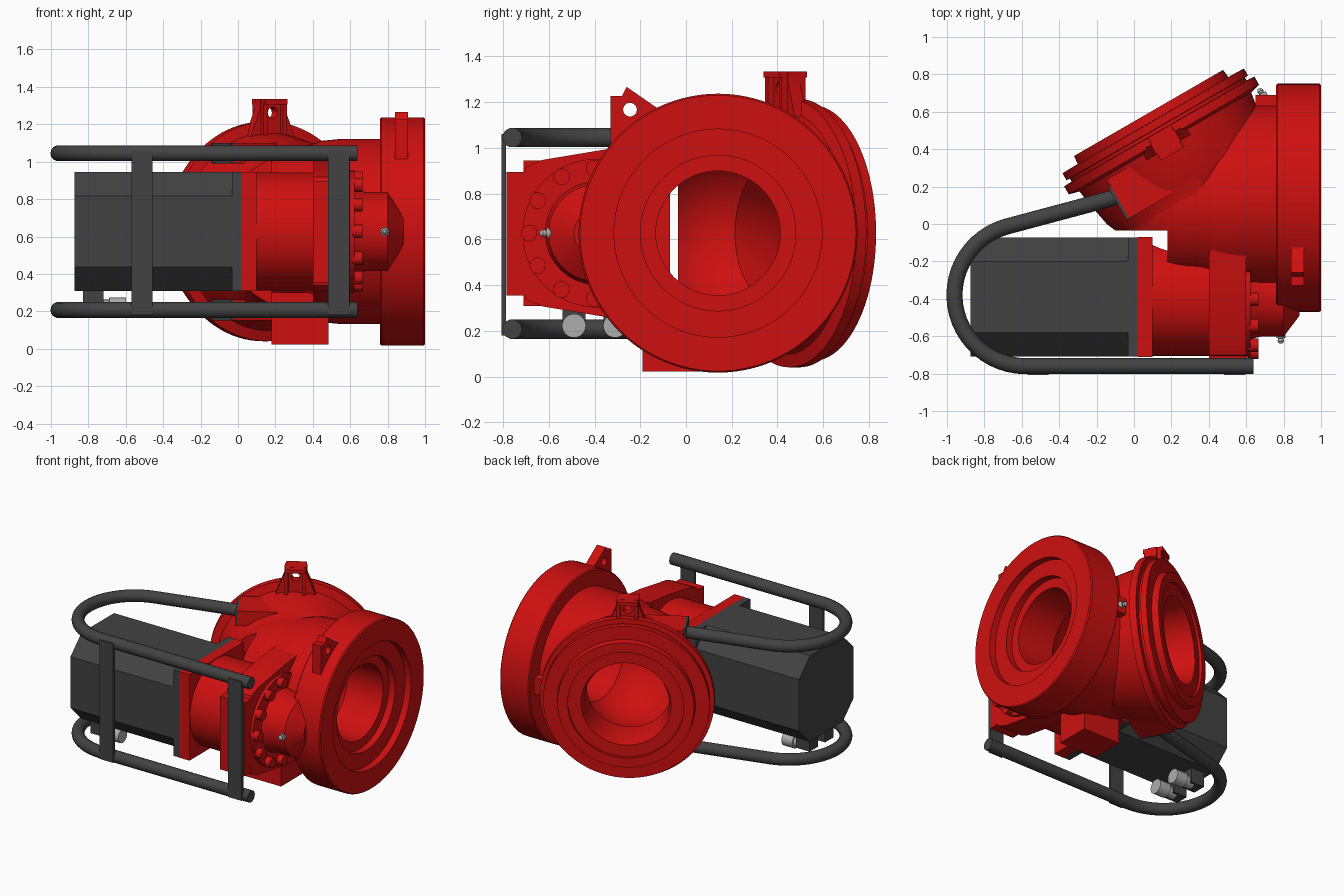
import bpy, bmesh, math
from mathutils import Matrix, Vector

if "Cube" in bpy.data.objects:
    bpy.data.objects.remove(bpy.data.objects["Cube"], do_unlink=True)


def material(name, col):
    m = bpy.data.materials.new(name)
    m.use_nodes = True
    m.diffuse_color = (*col, 1)
    bsdf = m.node_tree.nodes["Principled BSDF"]
    bsdf.inputs["Base Color"].default_value = (*col, 1)
    bsdf.inputs["Roughness"].default_value = 0.5
    return m


RED = material("red paint", (0.62, 0.005, 0.005))
DARK = material("dark grey", (0.055, 0.055, 0.055))
METAL = material("light metal", (0.42, 0.42, 0.42))


def frame(origin, axis):
    """Local z runs along a horizontal axis, local y stays upright."""
    z, y = Vector(axis).normalized(), Vector((0, 0, 1))
    x = y.cross(z)
    m = Matrix((x, y, z)).transposed().to_4x4()
    m.translation = origin
    return m


def finish(name, bm, mat, matrix=None):
    bmesh.ops.recalc_face_normals(bm, faces=bm.faces)
    if matrix:
        bm.transform(matrix)
    me = bpy.data.meshes.new(name)
    bm.to_mesh(me)
    bm.free()
    me.materials.append(mat)
    ob = bpy.data.objects.new(name, me)
    bpy.context.collection.objects.link(ob)
    smooth(ob)
    return ob


def smooth(ob):
    ob.data.shade_smooth()
    ob.data.set_sharp_from_angle(angle=math.radians(30))


def lathe(name, matrix, profile, mat, n=72):
    """Solid of revolution from (distance, radius) pairs, capped at both ends."""
    bm = bmesh.new()
    rings = [[bm.verts.new((r * math.cos(2 * math.pi * i / n), r * math.sin(2 * math.pi * i / n), d))
              for i in range(n)] for d, r in profile]
    for a, b in zip(rings, rings[1:]):
        for i in range(n):
            j = (i + 1) % n
            bm.faces.new((a[i], a[j], b[j], b[i]))
    bm.faces.new(rings[0])
    bm.faces.new(rings[-1])
    return finish(name, bm, mat, matrix)


def prism(name, matrix, outline, lo, hi, mat):
    bm = bmesh.new()
    face = bm.faces.new([bm.verts.new((x, y, lo)) for x, y in outline])
    ext = bmesh.ops.extrude_face_region(bm, geom=[face])
    moved = [v for v in ext["geom"] if isinstance(v, bmesh.types.BMVert)]
    bmesh.ops.translate(bm, verts=moved, vec=(0, 0, hi - lo))
    return finish(name, bm, mat, matrix)


def box(name, x, y, z, mat, matrix=None):
    bm = bmesh.new()
    bmesh.ops.create_cube(bm, size=1)
    for v in bm.verts:
        v.co = [(a + b) / 2 + c * (b - a) for (a, b), c in zip((x, y, z), v.co)]
    return finish(name, bm, mat, matrix)


def ball(name, centre, r, mat):
    bm = bmesh.new()
    bmesh.ops.create_uvsphere(bm, u_segments=64, v_segments=32, radius=r)
    return finish(name, bm, mat, Matrix.Translation(centre))


def combine(ob, others, op):
    """Apply boolean operations and drop the tools."""
    for other in others:
        mod = ob.modifiers.new("boolean", "BOOLEAN")
        mod.operation, mod.solver, mod.object = op, "EXACT", other
        dg = bpy.context.evaluated_depsgraph_get()
        me = bpy.data.meshes.new_from_object(ob.evaluated_get(dg))
        ob.modifiers.clear()
        ob.data = me
        bpy.data.objects.remove(other, do_unlink=True)
    smooth(ob)


ZC = 0.627
A = frame((0, 0.14, ZC), (1, 0, 0))                  # main outlet axis
B = frame((0.34, 0.14, ZC), (-0.5, 0.866, 0))        # angled outlet axis
M = frame((0, -0.39, ZC), (1, 0, 0))                 # drive axis

# Valve body: ball core, main neck with flange, angled neck with stepped flange
body = ball("valve_body", (0.34, 0.14, ZC), 0.455, RED)
neck = lathe("neck", A, [(0.3, 0.44), (0.45, 0.485), (0.55, 0.495), (0.77, 0.495)], RED)
ring = lathe("ring", A, [(0.76, 0.603), (0.768, 0.61), (0.992, 0.61), (1.0, 0.603)], RED, 96)
branch = lathe("branch", B, [(0.0, 0.44), (0.12, 0.49), (0.25, 0.515), (0.345, 0.53), (0.36, 0.587),
                             (0.41, 0.587), (0.412, 0.54), (0.43, 0.54), (0.432, 0.56), (0.475, 0.56),
                             (0.477, 0.465), (0.524, 0.46)], RED, 96)
combine(body, [neck, ring, branch], "UNION")
combine(body, [box("clearance", (-0.6, 0.18), (-0.9, -0.035), (0, 1.3), RED)], "DIFFERENCE")

# Drive housing, its mounting block, bolt flange, end cap and foot join the body
housing = lathe("housing", M, [(0.08, 0.315), (0.42, 0.315)], RED)
plate = prism("block", M, [(-0.33, -0.22), (-0.31, -0.29), (-0.24, -0.32), (0.06, -0.37), (0.25, -0.39),
                           (0.25, 0.39), (0.06, 0.37), (-0.24, 0.32), (-0.31, 0.29), (-0.33, 0.22)],
              0.4, 0.6, RED)
pad = box("pad", (0.401, 0.599), (-0.785, -0.45), (0.355, 0.895), RED)
rim = lathe("rim", M, [(0.59, 0.325), (0.622, 0.325)], RED)
cap = lathe("cap", M, [(0.6, 0.23), (0.68, 0.212), (0.8, 0.212), (0.885, 0.1)], RED)
foot = box("foot", (0.18, 0.485), (-0.19, 0.06), (0.022, 0.3), RED)
combine(body, [housing, plate, pad, rim, cap, foot], "UNION")

# Flow passages and stepped recesses
passages = [
    ball("chamber", (0.34, 0.14, ZC), 0.38, RED),
    lathe("bore", A, [(0.34, 0.272), (1.1, 0.272)], RED),
    lathe("step", A, [(0.9, 0.34), (1.1, 0.34)], RED),
    lathe("recess", A, [(0.95, 0.455), (1.1, 0.455)], RED),
    lathe("bore", B, [(0.05, 0.285), (0.45, 0.285), (0.6, 0.335)], RED),
    lathe("recess", B, [(0.505, 0.39), (0.6, 0.39)], RED)]
combine(body, passages, "DIFFERENCE")

# Square flange facing the motor
prism("motor_adapter", M, [(-0.32, -0.318), (0.32, -0.318), (0.32, 0.318), (-0.32, 0.318)], 0.02, 0.1, RED)

# Bolts on the exposed half of the bolt flange
for i in range(7):
    a = math.radians(90 + 30 * i)
    at = M @ Matrix.Translation((0.285 * math.cos(a) - 0.012, 0.285 * math.sin(a), 0))
    lathe(f"flange_bolt_{i + 1}", at, [(0.61, 0.036), (0.665, 0.036)], RED, 20)

# Motor with chamfered corners and a square front plate
h, c = 0.318, 0.19
prism("motor", M, [(-h, -c), (-c, -h), (c, -h), (h, -c), (h, c), (c, h), (-c, h), (-h, c)], -0.875, -0.03, DARK)
prism("motor_plate", M, [(-h, -h), (h, -h), (h, h), (-h, h)], -0.031, 0.02, DARK)

# Cable sockets under the motor
for i, y in enumerate((-0.49, -0.31)):
    box(f"socket_base_{i + 1}", (-0.83, -0.72), (y - 0.05, y + 0.05), (0.2, 0.33), DARK)
    lathe(f"socket_{i + 1}", frame((0, y, 0.222), (1, 0, 0)),
          [(-0.76, 0.04), (-0.69, 0.04), (-0.688, 0.052), (-0.6, 0.052)], METAL, 32)

# Guard rails: straight, half turn, then angled run to the body
path = [(0.64, -0.76)]
for i in range(25):
    a = math.radians(270 - 165 * i / 24)
    path.append((-0.58 + 0.38 * math.cos(a), -0.38 + 0.38 * math.sin(a)))
path.append((-0.08, 0.147))
for label, z in (("lower", 0.207), ("upper", 1.045)):
    cu = bpy.data.curves.new(label + "_rail", "CURVE")
    cu.dimensions, cu.bevel_depth, cu.bevel_resolution, cu.use_fill_caps = "3D", 0.043, 5, True
    sp = cu.splines.new("POLY")
    sp.points.add(len(path) - 1)
    for p, (x, y) in zip(sp.points, path):
        p.co = (x, y, z, 1)
    tmp = bpy.data.objects.new("rail_path", cu)
    bpy.context.collection.objects.link(tmp)
    me = bpy.data.meshes.new_from_object(tmp.evaluated_get(bpy.context.evaluated_depsgraph_get()))
    bpy.data.objects.remove(tmp, do_unlink=True)
    rail = bpy.data.objects.new(label + "_guard_rail", me)
    bpy.context.collection.objects.link(rail)
    me.materials.clear()
    me.materials.append(DARK)
    smooth(rail)
    # Rail mount on the body
    turn = Matrix.Translation((-0.02, 0.16, z)) @ Matrix.Rotation(math.radians(30), 4, "Z")
    box(label + "_rail_mount", (-0.07, 0.2), (-0.11, 0.13), (-0.055, 0.055), RED, turn)
    box(label + "_rail_plate", (-0.085, -0.069), (-0.11, 0.09), (-0.055, 0.055), DARK, turn)

# Upright guard bars
for i, x in enumerate((-0.57, 0.482)):
    box(f"guard_bar_{i + 1}", (x, x + 0.113), (-0.806, -0.788), (0.18, 1.06), DARK)

# Lifting lug on the angled flange, with top flange and hole
lug = prism("branch_lifting_lug", B, [(-0.15, 0.47), (0.15, 0.47), (0.075, 0.66), (0.075, 0.708),
                                      (-0.075, 0.708), (-0.075, 0.66)], 0.31, 0.37, RED)
combine(lug, [lathe("hole", B @ Matrix.Translation((0, 0.635, 0)), [(0.2, 0.03), (0.5, 0.03)], RED, 24)],
        "DIFFERENCE")
box("branch_lug_top", (-0.07, 0.07), (0.68, 0.707), (0.27, 0.41), RED, B)
for i, s in enumerate((-1, 1)):
    box(f"branch_lug_rib_{i + 1}", (s * 0.06 - 0.012, s * 0.06 + 0.012), (0.47, 0.69), (0.28, 0.40), RED, B)

# Lifting lug on the main flange
lug = prism("main_lifting_lug", A, [(-0.47, 0.22), (-0.3, 0.22), (-0.2, 0.55), (-0.27, 0.55), (-0.4, 0.64),
                                    (-0.42, 0.60), (-0.47, 0.60)], 0.84, 0.91, RED)
combine(lug, [lathe("hole", A @ Matrix.Translation((-0.385, 0.54, 0)), [(0.7, 0.03), (0.95, 0.03)], RED, 24)],
        "DIFFERENCE")

# Grease nipples on the end cap and on the back of the neck
box("back_boss", (0.65, 0.762), (0.6, 0.69), (ZC - 0.06, ZC + 0.06), RED)
for label, at, axis in (("front", (0.785, -0.595, ZC), (0, -1, 0)), ("back", (0.69, 0.685, ZC), (-0.5, 0.866, 0))):
    lathe(label + "_grease_nipple", frame(at, axis),
          [(-0.01, 0.024), (0.015, 0.024), (0.016, 0.013), (0.03, 0.018), (0.045, 0.008)], METAL, 16)
